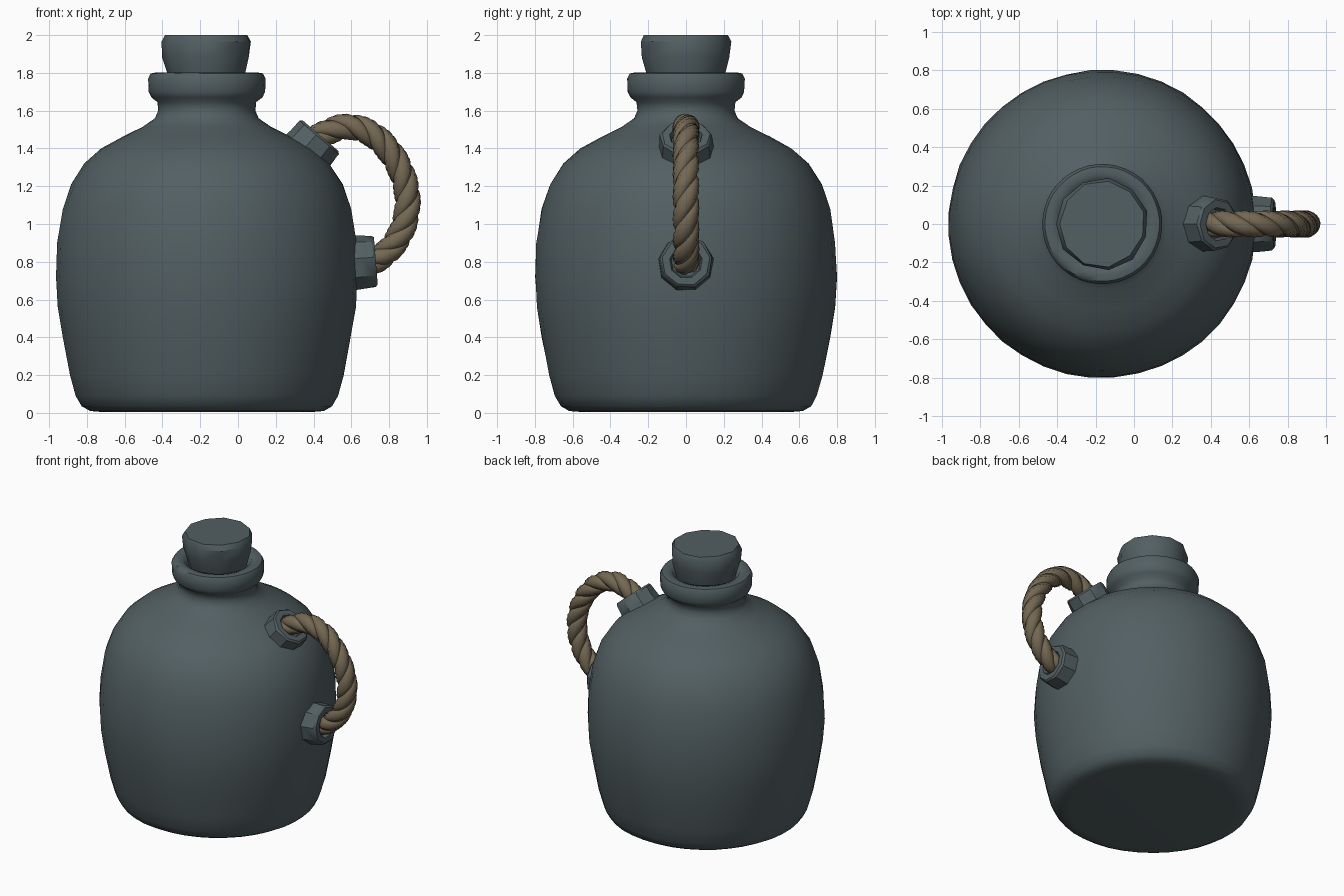
import bpy, bmesh, math, random
from mathutils import Vector

random.seed(4)
cube = bpy.data.objects.get("Cube")
if cube:
    bpy.data.objects.remove(cube)

AXIS_X = -0.165


def material(name, colour):
    m = bpy.data.materials.new(name)
    m.use_nodes = True
    m.diffuse_color = (*colour, 1)
    m.node_tree.nodes["Principled BSDF"].inputs["Base Color"].default_value = (*colour, 1)
    return m


clay = material("slate clay", (0.085, 0.115, 0.123))
hemp = material("brown hemp", (0.175, 0.138, 0.086))


def finish(bm, name, mat, angle):
    bmesh.ops.recalc_face_normals(bm, faces=bm.faces)
    mesh = bpy.data.meshes.new(name)
    bm.to_mesh(mesh)
    bm.free()
    ob = bpy.data.objects.new(name, mesh)
    bpy.context.collection.objects.link(ob)
    mesh.materials.append(mat)
    bpy.ops.object.select_all(action='DESELECT')
    ob.select_set(True)
    bpy.context.view_layer.objects.active = ob
    bpy.ops.object.shade_smooth_by_angle(angle=math.radians(angle))
    return ob


def skin(bm, rings):
    """Join rings of points into a tube and cap both ends."""
    rows = [[bm.verts.new(p) for p in ring] for ring in rings]
    n = len(rows[0])
    for a, b in zip(rows, rows[1:]):
        for i in range(n):
            j = (i + 1) % n
            bm.faces.new((a[i], a[j], b[j], b[i]))
    bm.faces.new(rows[0])
    bm.faces.new(rows[-1])


def lathe(name, profile, sides, mat, angle, base=(0, 0, 0), axis=(0, 0, 1), wobble=0):
    """Turn (radius, height) pairs around an axis, with a hand-made wobble."""
    turn = Vector((0, 0, 1)).rotation_difference(Vector(axis))
    rings = []
    for r, h in profile:
        ring = []
        for i in range(sides):
            a = math.tau * (i + 0.5) / sides
            rr = r * (1 + random.uniform(-wobble, wobble))
            p = Vector((rr * math.cos(a), rr * math.sin(a), h))
            ring.append(turn @ p + Vector(base))
        rings.append(ring)
    bm = bmesh.new()
    skin(bm, rings)
    return finish(bm, name, mat, angle)


def smooth_path(points, steps):
    """Catmull-Rom path through the given points."""
    p = [2 * points[0] - points[1], *points, 2 * points[-1] - points[-2]]
    out = []
    for k in range(1, len(p) - 2):
        a, b, c, d = p[k - 1:k + 3]
        for s in range(steps):
            t = s / steps
            out.append(0.5 * (2 * b + (c - a) * t + (2 * a - 5 * b + 4 * c - d) * t ** 2
                              + (3 * b - a - 3 * c + d) * t ** 3))
    return out + [points[-1]]


# Jug body with neck and collar
body = [(0.56, 0.005), (0.62, 0.01), (0.665, 0.035), (0.695, 0.09), (0.725, 0.2),
        (0.765, 0.4), (0.79, 0.56), (0.8, 0.72), (0.793, 0.9), (0.765, 1.08),
        (0.72, 1.21), (0.65, 1.32), (0.56, 1.4), (0.45, 1.46), (0.34, 1.515),
        (0.275, 1.56), (0.258, 1.6), (0.262, 1.645), (0.295, 1.67), (0.309, 1.7),
        (0.312, 1.77), (0.298, 1.797), (0.265, 1.803), (0.225, 1.79), (0.2, 1.74)]
lathe("jug_body", body, 40, clay, 50, (AXIS_X, 0, 0), wobble=0.003)

# Chunky stopper
stopper = [(0.19, 1.72), (0.213, 1.8), (0.232, 1.88), (0.24, 1.965), (0.222, 2.0)]
lathe("stopper", stopper, 11, clay, 35, (AXIS_X, 0, 0), wobble=0.02)

# Handle sockets: rings with a recess for the rope
socket = [(0.15, -0.16), (0.145, -0.08), (0.14, -0.012), (0.128, 0),
          (0.088, 0), (0.078, -0.03)]
for name, base, axis in (("upper_socket", (0.44, 0, 1.465), (0.65, 0, 0.76)),
                         ("lower_socket", (0.73, 0, 0.8), (0.99, 0, 0.08))):
    lathe(name, socket, 9, clay, 35, base, axis, wobble=0.02)

# Twisted rope handle: three strands winding round an arched path
arch = [(0.38, 1.43), (0.48, 1.49), (0.59, 1.515), (0.71, 1.475), (0.81, 1.375),
        (0.875, 1.25), (0.898, 1.12), (0.875, 0.985), (0.815, 0.88), (0.74, 0.815),
        (0.67, 0.79)]
path = smooth_path([Vector((x, 0, z)) for x, z in arch], 8)
side = Vector((0, 1, 0))
bm = bmesh.new()
for strand in range(3):
    rings, dist = [], 0
    for k, p in enumerate(path):
        ahead, behind = path[min(k + 1, len(path) - 1)], path[max(k - 1, 0)]
        if k:
            dist += (p - behind).length
        out = side.cross((ahead - behind).normalized())
        a = math.tau * (strand / 3 + dist / 0.36)
        radial = out * math.cos(a) + side * math.sin(a)
        across = side * math.cos(a) - out * math.sin(a)
        centre = p + radial * 0.031
        # Strand section is wider across than deep
        rings.append([centre + radial * 0.04 * math.cos(b) + across * 0.05 * math.sin(b)
                      for b in (math.tau * i / 8 for i in range(8))])
    skin(bm, rings)
finish(bm, "rope_handle", hemp, 60)
